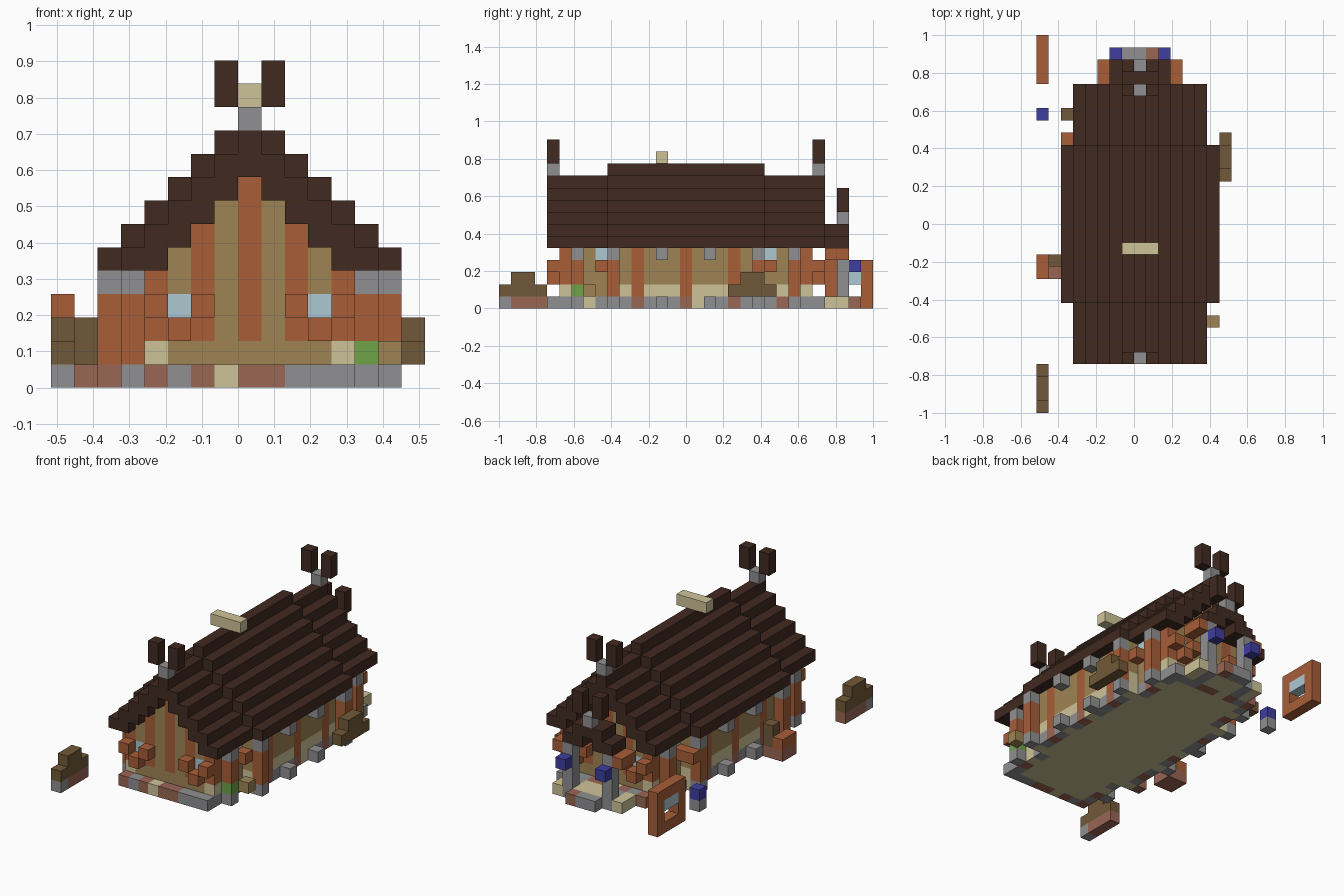
import bpy, bmesh

if "Cube" in bpy.data.objects:
    bpy.data.objects.remove(bpy.data.objects["Cube"])

U = 2 / 31  # size of one block


def lin(c):
    c /= 255
    return c / 12.92 if c <= 0.04045 else ((c + 0.055) / 1.055) ** 2.4


def material(name, r, g, b):
    m = bpy.data.materials.new(name)
    m.use_nodes = True
    col = (lin(r), lin(g), lin(b), 1)
    m.diffuse_color = col
    bsdf = m.node_tree.nodes["Principled BSDF"]
    bsdf.inputs["Base Color"].default_value = col
    bsdf.inputs["Roughness"].default_value = 0.9
    return m


ROOF = material("dark roof wood", 65, 42, 32)
TIMBER = material("orange timber", 168, 94, 56)
PLASTER = material("tan plaster", 159, 132, 84)
CREAM = material("pale plank", 206, 196, 152)
STONE = material("grey stone", 144, 144, 146)
BRICK = material("red brick", 154, 102, 84)
WOOD = material("brown wood", 113, 89, 56)
GLASS = material("pale glass", 174, 200, 212)
GREEN = material("green leaf", 110, 164, 72)
BLUE = material("navy lamp", 62, 62, 160)


def flip_x(boxes):
    """Add the mirror image across the ridge."""
    return boxes + [((16 - x[1], 16 - x[0]), y, z) for x, y, z in boxes]


def flip_y(boxes):
    """Add the mirror image front to back."""
    return boxes + [(x, (30 - y[1], 30 - y[0]), z) for x, y, z in boxes]


def rng(v):
    return v if isinstance(v, tuple) else (v, v)


def bx(x, y, z):
    return (rng(x), rng(y), rng(z))


def part(name, mat, boxes):
    """One object made of boxes given by inclusive block ranges."""
    bm = bmesh.new()
    for box in dict.fromkeys(boxes):
        lo = [r[0] * U for r in box]
        hi = [(r[1] + 1) * U for r in box]
        for v in bmesh.ops.create_cube(bm, size=1)["verts"]:
            for a, off in enumerate((-8 * U, -1, 0)):
                v.co[a] = (lo[a] if v.co[a] < 0 else hi[a]) + off
    me = bpy.data.meshes.new(name)
    bm.to_mesh(me)
    bm.free()
    me.materials.append(mat)
    ob = bpy.data.objects.new(name, me)
    bpy.context.collection.objects.link(ob)


# Stepped roof: end gables, and a raised wider middle
part("gable_roof", ROOF, flip_x([bx(i, (4, 26), (max(5, i + 1), i + 2)) for i in range(3, 9)]))
part("middle_roof", ROOF, flip_x([bx(i, (9, 21), (max(5, i + 2), i + 3)) for i in range(2, 9)]))

# Ridge ornaments
part("ridge_stone", STONE, flip_y([bx(8, 4, 11)]) + [bx(8, 28, 7)])
part("ridge_horn", ROOF, flip_x(flip_y([bx(7, 4, (12, 13))]) + [bx(7, 28, (8, 9))]))
part("ridge_beam", CREAM, [bx((7, 9), 13, 12)])

# Floor and ring of foundation blocks
part("floor", CREAM, [bx((5, 11), (5, 25), 0), bx(4, (10, 20), 0), bx(12, (10, 20), 0)])
ring = {"G": [], "B": [], "E": []}
for i, c in enumerate("BGBEBBGGG", 4):
    ring[c] += flip_y([bx(i, 4, 0)])
for j, c in enumerate("GBEGEGBGEGBEGGBGEGBEG", 5):
    ring[c] += flip_x([bx(3 if 9 <= j <= 21 else 4, j, 0)])
    if j in (9, 21):
        ring[c] += flip_x([bx(4, j, 0)])
for i, c in enumerate("EGEEEGE", 5):
    ring[c] += [bx(i, (27, 28), 0)]
# footings under the buttresses and brackets
ring["G"] += flip_x(flip_y([bx(3, 6, 0)]) + [bx(2, j, 0) for j in (13, 17, 21)])
ring["G"] += [bx(14, 9, 0), bx((7, 8), 29, 0), bx(0, 0, 0), bx(0, 24, 0)]
ring["B"] += [bx(2, 9, 0), bx(9, 29, 0), bx(0, (1, 3), 0), bx((0, 1), (11, 12), 0)]
for c, name, mat in (("G", "stone", STONE), ("B", "brick", BRICK), ("E", "pale", CREAM)):
    part("foundation_" + name, mat, ring[c])

# Gable walls: plaster bays between timber posts
plaster = [bx((5, 11), 5, 1)]
timber = [bx(8, 5, (2, 8))]
plaster += flip_x([bx(7, 5, (2, 7)), bx(5, 5, 2), bx(5, 5, (4, 5))])
timber += flip_x([bx(6, 5, (2, 6)), bx(4, 5, (2, 4))])
part("gable_plaster", PLASTER, flip_y(plaster))
part("gable_posts", TIMBER, flip_y(timber))
part("gable_windows", GLASS, flip_y(flip_x([bx(5, 5, 3)])))
part("gable_shutters", TIMBER, flip_y(flip_x([bx(4, 4, 3), bx(6, 4, 3), bx(5, 4, 2)])))
part("gable_corner_plank", CREAM, flip_y(flip_x([bx(4, 5, 1)])))

# Side walls of the ends
part("end_wall", PLASTER, flip_y(flip_x([bx(4, (6, 7), (2, 4)), bx(4, 8, (1, 3)), bx(3, 9, (2, 4))])))
part("end_wall_plank", CREAM, flip_y(flip_x([bx(4, (6, 7), 1), bx(3, 9, 1)])))
part("end_window", GLASS, flip_y(flip_x([bx(4, 8, 4)])))
part("end_sill", TIMBER, flip_y(flip_x([bx(3, 8, 3)])))

# Side walls of the middle
part("side_posts", TIMBER, flip_x([bx(3, j, (1, 4)) for j in (11, 15, 19)]))
bays = ((10, 10), (12, 14), (16, 18), (20, 20))
part("side_plaster", PLASTER, flip_x([bx(3, b, (2, 4)) for b in bays]))
part("side_plank", CREAM, flip_x([bx(3, b, 1) for b in bays]))

# Buttresses with stone brackets under the eaves
butts = flip_y(flip_x([bx(3, 6, (2, 3)), bx(2, 9, (1, 3))]))
butts += [bx(3, 6, 1)] + flip_x([bx(3, 24, 1)])
part("buttress", TIMBER, butts)
part("eave_bracket", STONE, flip_y(flip_x([bx(3, 6, 4), bx(2, 9, 4), bx(2, 13, 4)])))

# Back porch
part("porch_roof", ROOF, flip_x([bx((6, 7), (27, 28), 5)]) + [bx((7, 9), (27, 28), 6)])
part("porch_beam", TIMBER, flip_x([bx(5, (27, 28), 4)]))
part("porch_post", STONE, flip_x([bx(6, 28, (1, 4))]))
part("porch_lamp", BLUE, flip_x([bx(6, 29, 3)]))

# Yard: lamp, freestanding frame, benches, planters
part("yard_lamp", BLUE, [bx(0, 24, 1)])
part("frame", TIMBER, [bx(0, (27, 30), 3), bx(0, 30, (0, 2)), bx(0, 27, (1, 2)), bx(0, (27, 29), 0)])
part("frame_glass", GLASS, [bx(0, (28, 29), 2)])
part("front_bench", WOOD, [bx(0, (0, 3), 1), bx(0, (1, 2), 2)])
part("side_bench", WOOD, [bx(15, (19, 22), 1), bx(15, (20, 21), 2)])
part("side_barrel", WOOD, [bx(1, 12, (1, 2)), bx(2, 24, 1)])
part("side_seat", TIMBER, [bx(0, (11, 12), 1)])
part("side_shutter", TIMBER, [bx(2, 22, 3)])
part("side_crate", PLASTER, [bx(14, 7, 1)])
part("planter", GREEN, [bx(13, 6, 1)])
